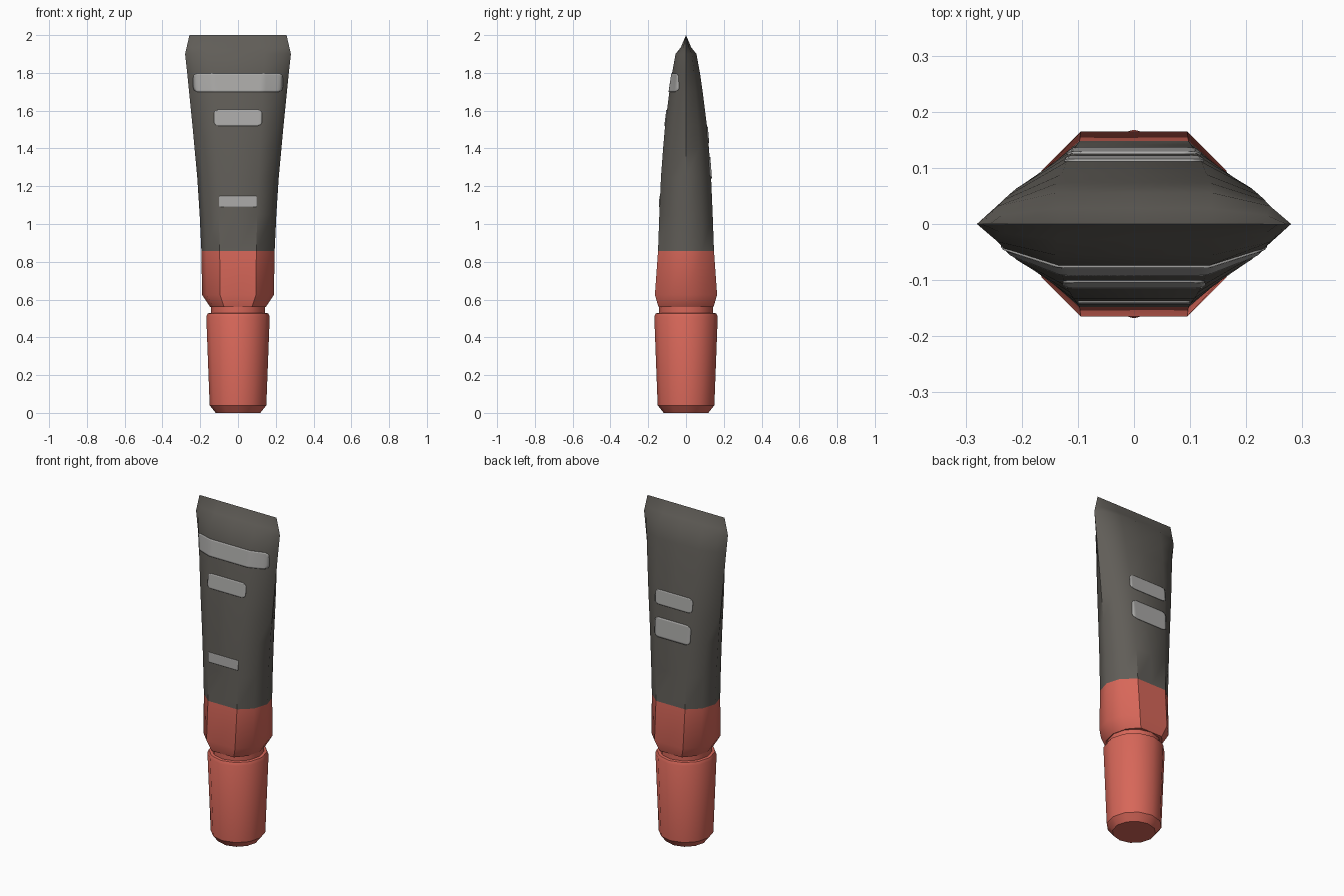
import bpy, bmesh, math

if "Cube" in bpy.data.objects:
    bpy.data.objects.remove(bpy.data.objects["Cube"])

def material(name, rgb):
    m = bpy.data.materials.new(name)
    m.diffuse_color = (*rgb, 1)
    m.use_nodes = True
    m.node_tree.nodes["Principled BSDF"].inputs["Base Color"].default_value = m.diffuse_color
    return m

RED = material("coral red", (0.68, 0.135, 0.10))
DARK = material("charcoal", (0.118, 0.110, 0.097))
PALE = material("pale grey", (0.40, 0.395, 0.385))

def finish(bm, name, mats, angle):
    bmesh.ops.recalc_face_normals(bm, faces=bm.faces)
    me = bpy.data.meshes.new(name)
    bm.to_mesh(me)
    bm.free()
    ob = bpy.data.objects.new(name, me)
    bpy.context.collection.objects.link(ob)
    for m in mats:
        me.materials.append(m)
    bpy.ops.object.select_all(action='DESELECT')
    ob.select_set(True)
    bpy.context.view_layer.objects.active = ob
    bpy.ops.object.shade_smooth_by_angle(angle=math.radians(angle))
    return ob

def loft(name, rings, mats, split=None, flat=False, angle=35):
    """Twelve-sided loft through (z, x radius, y radius) rings; flat squares off front and back."""
    bm = bmesh.new()
    loops = []
    for z, rx, ry in rings:
        loop = []
        for i in range(12):
            a = math.tau * i / 12
            s = math.sin(a)
            if flat:
                s = max(-0.866, min(0.866, s))
            loop.append(bm.verts.new((rx * math.cos(a), ry * s, z)))
        loops.append(loop)
    for lo, hi in zip(loops, loops[1:]):
        for i in range(12):
            j = (i + 1) % 12
            f = bm.faces.new((lo[i], lo[j], hi[j], hi[i]))
            if split and f.calc_center_median().z > split:
                f.material_index = 1
    bm.faces.new(loops[0][::-1])
    if rings[-1][2] > 0:
        bm.faces.new(loops[-1])
    else:
        bmesh.ops.remove_doubles(bm, verts=bm.verts, dist=1e-5)
    return finish(bm, name, mats, angle)

# Tapered cap the tube stands on, and the neck above it
loft("cap", [(z, r, r) for z, r in
     [(0, .118), (.04, .15), (.51, .168), (.527, .16), (.53, .14)]], [RED])
loft("neck", [(z, .144, .144) for z in (.5, .575)], [RED])

# Flattening tube: red collar at the bottom, crimped edge at the top
TUBE = [(.56, .147, .168), (.625, .19, .19), (.857, .194, .171), (1.05, .203, .163),
        (1.25, .216, .153), (1.4, .23, .140), (1.52, .241, .128), (1.7, .259, .102),
        (1.8, .269, .085), (1.9, .28, .064), (1.935, .272, .032), (2.0, .257, 0)]
loft("tube", TUBE, [RED, DARK], split=.857, flat=True, angle=40)

# Height of the tube surface from its middle plane
def surface(x, z):
    for a, b in zip(TUBE, TUBE[1:]):
        if a[0] <= z <= b[0]:
            t = (z - a[0]) / (b[0] - a[0])
            rx = a[1] + t * (b[1] - a[1])
            ry = a[2] + t * (b[2] - a[2])
            break
    pts = [(0, .866), (.5, .866), (.866, .5), (1, 0)]
    u = min(abs(x) / rx, 1)
    for p, q in zip(pts, pts[1:]):
        if u <= q[0]:
            return ry * (p[1] + (u - p[0]) / (q[0] - p[0]) * (q[1] - p[1]))
    return 0

def label(name, side, z0, z1, half, corner):
    """Thin rounded plate hugging the front (side -1) or back (side 1)."""
    bm = bmesh.new()
    rows = []
    nz, nx = 12, 32
    for k in range(nz + 1):
        z = z0 + (z1 - z0) * k / nz
        d = max(0, corner - min(z - z0, z1 - z))
        w = half - corner + math.sqrt(max(0, corner ** 2 - d ** 2))
        xs = [w * (2 * i / nx - 1) for i in range(nx + 1)]
        rows.append([bm.verts.new((x, side * (surface(x, z) + .004), z)) for x in xs])
    for lo, hi in zip(rows, rows[1:]):
        for i in range(nx):
            f = bm.faces.new((lo[i], lo[i + 1], hi[i + 1], hi[i]))
    ob = finish(bm, name, [PALE], 30)
    # outward normals, so the plate thickens into the tube
    if ob.data.polygons[0].normal.y * side < 0:
        ob.data.flip_normals()
    mod = ob.modifiers.new("thickness", 'SOLIDIFY')
    mod.thickness = .006
    mod.offset = -1

# Printed label bands
label("front_wide_band", -1, 1.70, 1.797, .237, .02)
label("front_middle_band", -1, 1.52, 1.605, .127, .022)
label("front_low_band", -1, 1.09, 1.147, .10, .002)
label("back_upper_band", 1, 1.43, 1.515, .125, .022)
label("back_lower_band", 1, 1.24, 1.355, .12, .025)
